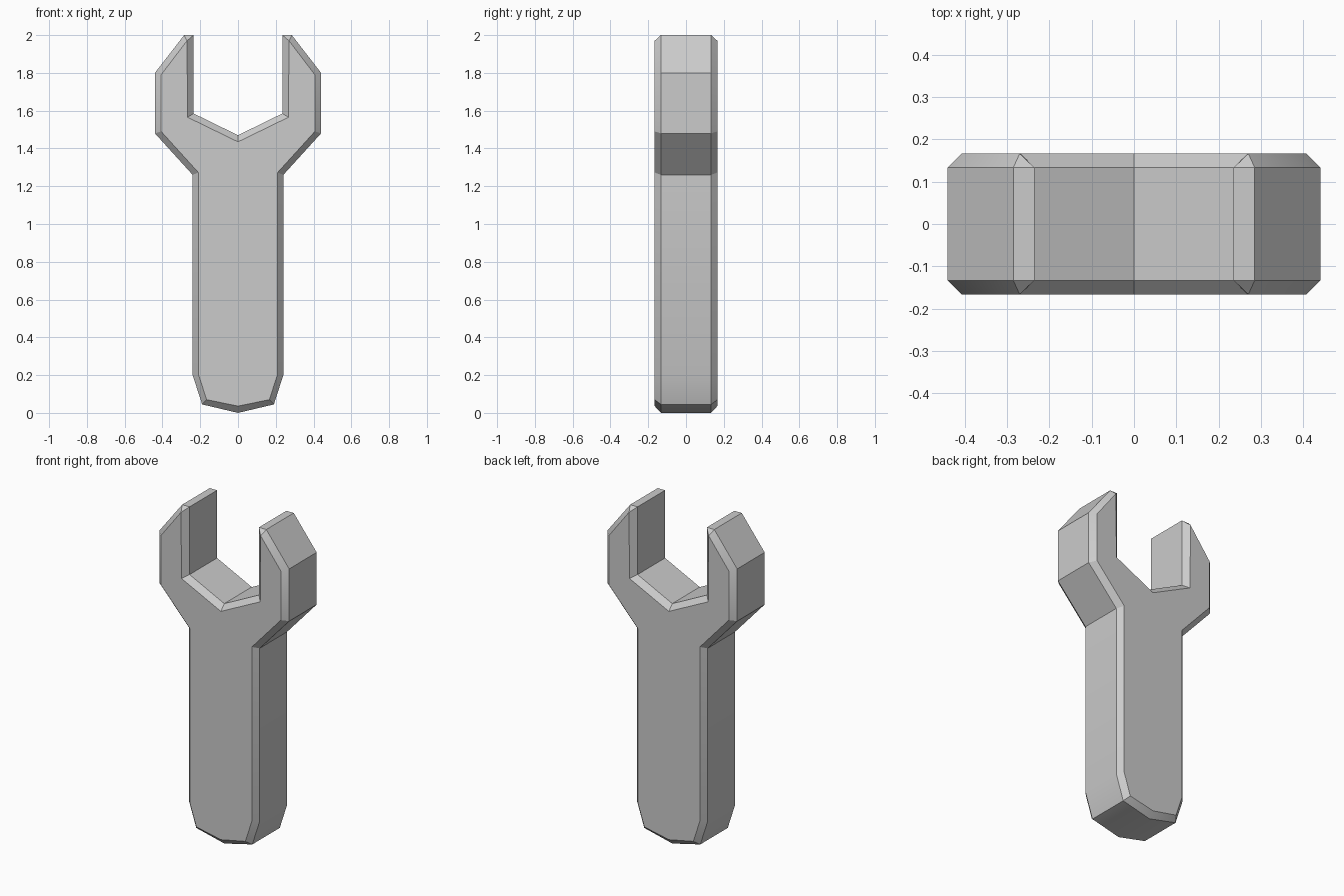
import bpy
import bmesh
import math

cube = bpy.data.objects.get("Cube")
if cube:
    bpy.data.objects.remove(cube, do_unlink=True)

# Half outlines (x, z), from the bottom centre round to the jaw centre.
# The rim is the outer edge of the chamfer, the face its inner edge.
RIM = [(0, 0), (0.19, 0.045), (0.24, 0.2), (0.24, 1.26), (0.44, 1.48),
       (0.44, 1.8), (0.285, 2), (0.235, 2), (0.235, 1.585), (0, 1.47)]
FACE = [(0, 0.036), (0.166, 0.07), (0.21, 0.205), (0.21, 1.273), (0.407, 1.49),
        (0.407, 1.79), (0.27, 1.97), (0.27, 1.97), (0.267, 1.565), (0, 1.435)]
RIM_Y, FACE_Y = 0.133, 0.166


def mirrored(half):
    return half + [(-x, z) for x, z in half[-2:0:-1]]


def ring(bm, half, y):
    return [bm.verts.new((x, y, z)) for x, z in mirrored(half)]


# Wrench body: four outline rings bridged into walls and chamfers
bm = bmesh.new()
rings = [ring(bm, FACE, -FACE_Y), ring(bm, RIM, -RIM_Y),
         ring(bm, RIM, RIM_Y), ring(bm, FACE, FACE_Y)]
for a, b in zip(rings, rings[1:]):
    for i in range(len(a)):
        j = (i + 1) % len(a)
        bm.faces.new((a[i], a[j], b[j], b[i]))
bm.faces.new(rings[0])
bm.faces.new(rings[-1])

# The doubled jaw tip points close into one
bmesh.ops.remove_doubles(bm, verts=bm.verts, dist=0.0001)
bmesh.ops.recalc_face_normals(bm, faces=bm.faces)

mesh = bpy.data.meshes.new("wrench_body")
bm.to_mesh(mesh)
bm.free()
wrench = bpy.data.objects.new("wrench_body", mesh)
bpy.context.collection.objects.link(wrench)

# Grey metal
grey = (0.6, 0.6, 0.6, 1)
metal = bpy.data.materials.new("grey_metal")
metal.use_nodes = True
metal.diffuse_color = grey
metal.node_tree.nodes["Principled BSDF"].inputs["Base Color"].default_value = grey
mesh.materials.append(metal)

# Soft shading round the handle end, crisp chamfers elsewhere
bpy.ops.object.select_all(action="DESELECT")
wrench.select_set(True)
bpy.context.view_layer.objects.active = wrench
bpy.ops.object.shade_smooth_by_angle(angle=math.radians(30))
